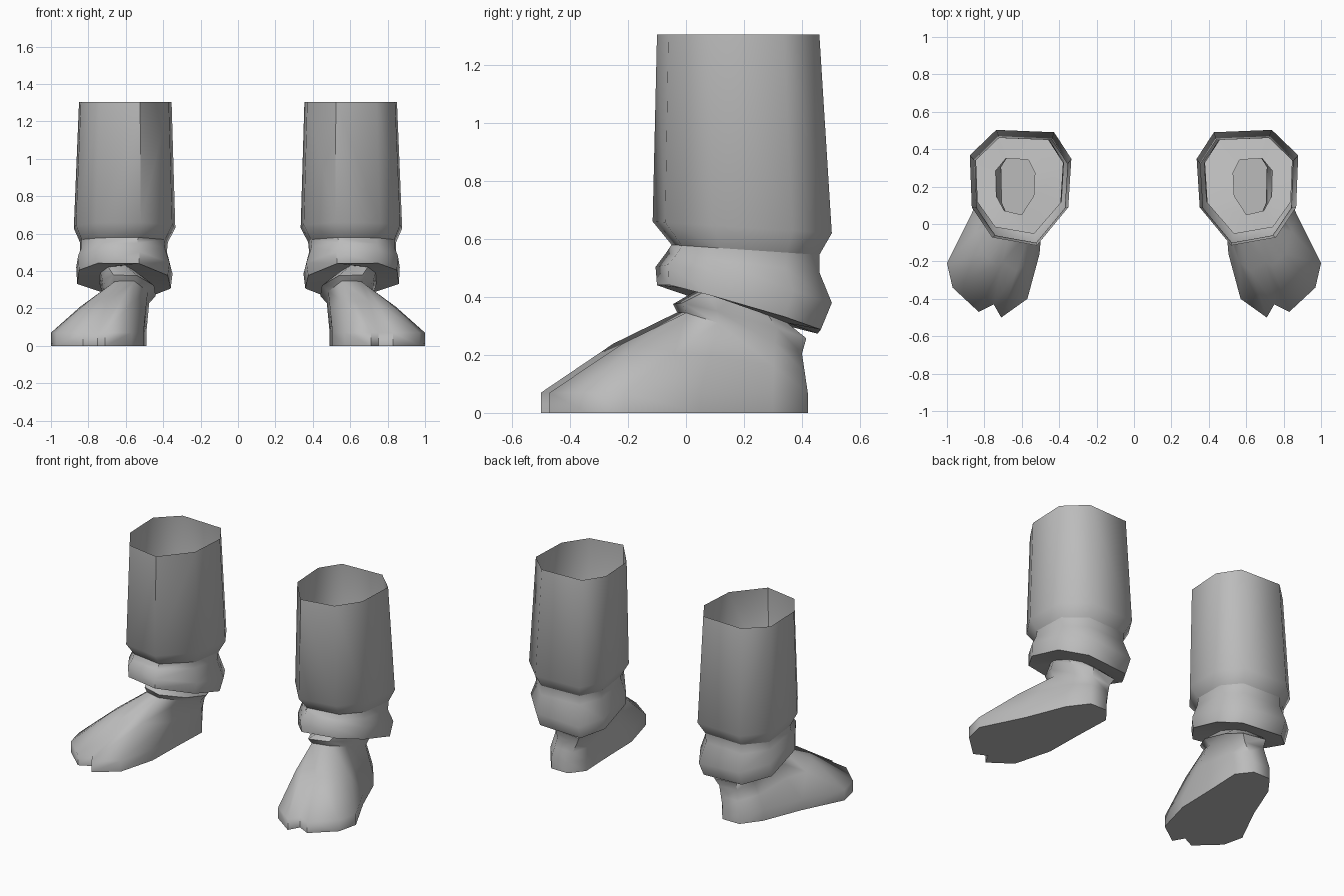
import bpy, bmesh, math
from mathutils import Vector

if "Cube" in bpy.data.objects:
    bpy.data.objects.remove(bpy.data.objects["Cube"])

grey = bpy.data.materials.new("plain_grey")
grey.diffuse_color = (0.5, 0.5, 0.5, 1)
grey.use_nodes = True
grey.node_tree.nodes["Principled BSDF"].inputs["Base Color"].default_value = grey.diffuse_color

# Eight-sided cross-section in a unit square, counter-clockwise from the back outer corner
SECTION = [(.74, 1), (.17, .98), (0, .75), (.03, .33),
           (.34, 0), (.78, .07), (.98, .33), (1, .78)]


def ring(x0, x1, y0, y1, z_front, z_back, lean=0.0):
    """Section stretched to a box, tilted front to back and side to side."""
    return [Vector((x0 + (x1 - x0) * u, y0 + (y1 - y0) * v,
                    z_front + (z_back - z_front) * v + lean * (u - .5)))
            for u, v in SECTION]


def skin(bm, upper, lower):
    """Join two closed loops; repeated vertices give triangles."""
    n = len(upper)
    for i in range(n):
        j = (i + 1) % n
        quad = [upper[i], lower[i], lower[j], upper[j]]
        bm.faces.new(list(dict.fromkeys(quad)))


def loft(bm, rings):
    loops = [[bm.verts.new(p) for p in r] for r in rings]
    for a, b in zip(loops, loops[1:]):
        skin(bm, a, b)
    return loops


def finish(bm, name):
    mesh = bpy.data.meshes.new(name)
    bm.to_mesh(mesh)
    bm.free()
    obj = bpy.data.objects.new(name, mesh)
    bpy.context.collection.objects.link(obj)
    mesh.materials.append(grey)
    bpy.ops.object.select_all(action='DESELECT')
    obj.select_set(True)
    bpy.context.view_layer.objects.active = obj
    bpy.ops.object.shade_smooth_by_angle(angle=math.radians(57))
    mirror = obj.modifiers.new("other_side", 'MIRROR')
    mirror.use_mirror_merge = False


# Open trouser leg, gathered at the hem
hem = ring(.375, .845, -.05, .46, .58, .545)
bm = bmesh.new()
loft(bm, [ring(.355, .85, -.10, .46, 1.305, 1.305),
          ring(.335, .878, -.115, .503, .66, .62),
          hem])
finish(bm, "trouser_leg")

# Tilted cuff with its underside drawn in to the ankle
neck = ring(.53, .74, .05, .35, .43, .31)
bm = bmesh.new()
loft(bm, [hem,
          ring(.38, .845, -.07, .46, .55, .485),
          ring(.35, .865, -.105, .503, .51, .37, .04),
          ring(.36, .86, -.10, .465, .445, .28, .03),
          neck])
finish(bm, "ankle_cuff")

# Sole outline with a toe notch: x, y, matching ankle corner
SOLE = [(.68, .42, 0), (.56, .42, 1), (.49, .33, 2), (.50, .08, 3),
        (.505, -.16, 3), (.57, -.40, 4), (.71, -.50, 4), (.75, -.43, 5),
        (.83, -.47, 5), (.97, -.34, 5), (1.0, -.21, 6), (.87, .05, 6),
        (.77, .30, 7)]
bm = bmesh.new()
collar = ring(.475, .71, -.03, .40, .35, .20, .02)
loops = loft(bm, [neck, ring(.44, .73, -.045, .415, .38, .25, .03), collar])
ankle = [loops[-1][k] for _, _, k in SOLE]

# Instep loop, raised towards the front
instep = []
for x, y, k in SOLE:
    p = Vector((x, y, .07)).lerp(collar[k], .53)
    p.z += .022 * max(0, min(1, -y / .4))
    instep.append(bm.verts.new(p))
rim = [bm.verts.new((x, y, .07)) for x, y, _ in SOLE]
base = [bm.verts.new((x, y, 0)) for x, y, _ in SOLE]
skin(bm, ankle, instep)
skin(bm, instep, rim)
skin(bm, rim, base)
bm.faces.new(base[::-1])
finish(bm, "foot")
